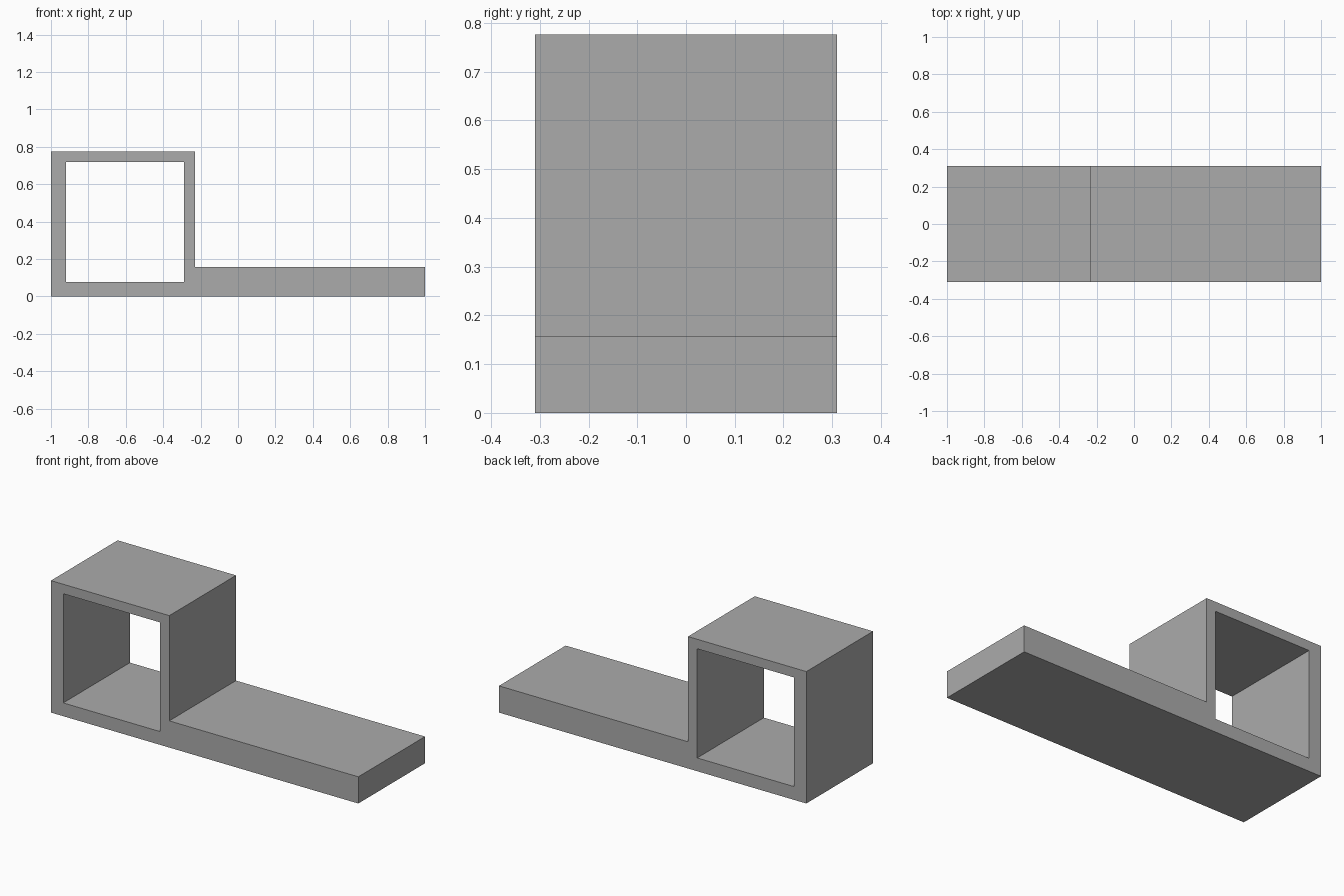
import bpy
import bmesh
from mathutils import Vector

cube = bpy.data.objects.get("Cube")
if cube:
    bpy.data.objects.remove(cube, do_unlink=True)

HALF_DEPTH = 0.31

# Side outline: a tall square frame with a low, thick slab beside it
outline = [(-1, 0), (1, 0), (1, 0.157), (-0.23, 0.157), (-0.23, 0.776), (-1, 0.776)]
# Square opening running through the frame
opening = [(-0.92, 0.078), (-0.29, 0.078), (-0.29, 0.72), (-0.92, 0.72)]


def add_loop(bm, points):
    """Add a closed loop of edges in the front plane."""
    verts = [bm.verts.new((x, -HALF_DEPTH, z)) for x, z in points]
    return [bm.edges.new((v, verts[(i + 1) % len(verts)])) for i, v in enumerate(verts)]


# Fill the outline around the opening, then extrude it to full depth
bm = bmesh.new()
edges = add_loop(bm, outline) + add_loop(bm, opening)
bmesh.ops.triangle_fill(bm, edges=edges, use_beauty=True, normal=Vector((0, -1, 0)))
result = bmesh.ops.extrude_face_region(bm, geom=bm.faces[:], use_keep_orig=True)
back = [g for g in result["geom"] if isinstance(g, bmesh.types.BMVert)]
bmesh.ops.translate(bm, verts=back, vec=(0, 2 * HALF_DEPTH, 0))
bmesh.ops.recalc_face_normals(bm, faces=bm.faces[:])

mesh = bpy.data.meshes.new("frame_and_slab")
bm.to_mesh(mesh)
bm.free()
body = bpy.data.objects.new("frame_and_slab", mesh)
bpy.context.collection.objects.link(body)

# Plain grey material
grey = bpy.data.materials.new("grey")
grey.use_nodes = True
colour = (0.41, 0.41, 0.41, 1)
grey.diffuse_color = colour
grey.node_tree.nodes["Principled BSDF"].inputs["Base Color"].default_value = colour
mesh.materials.append(grey)
